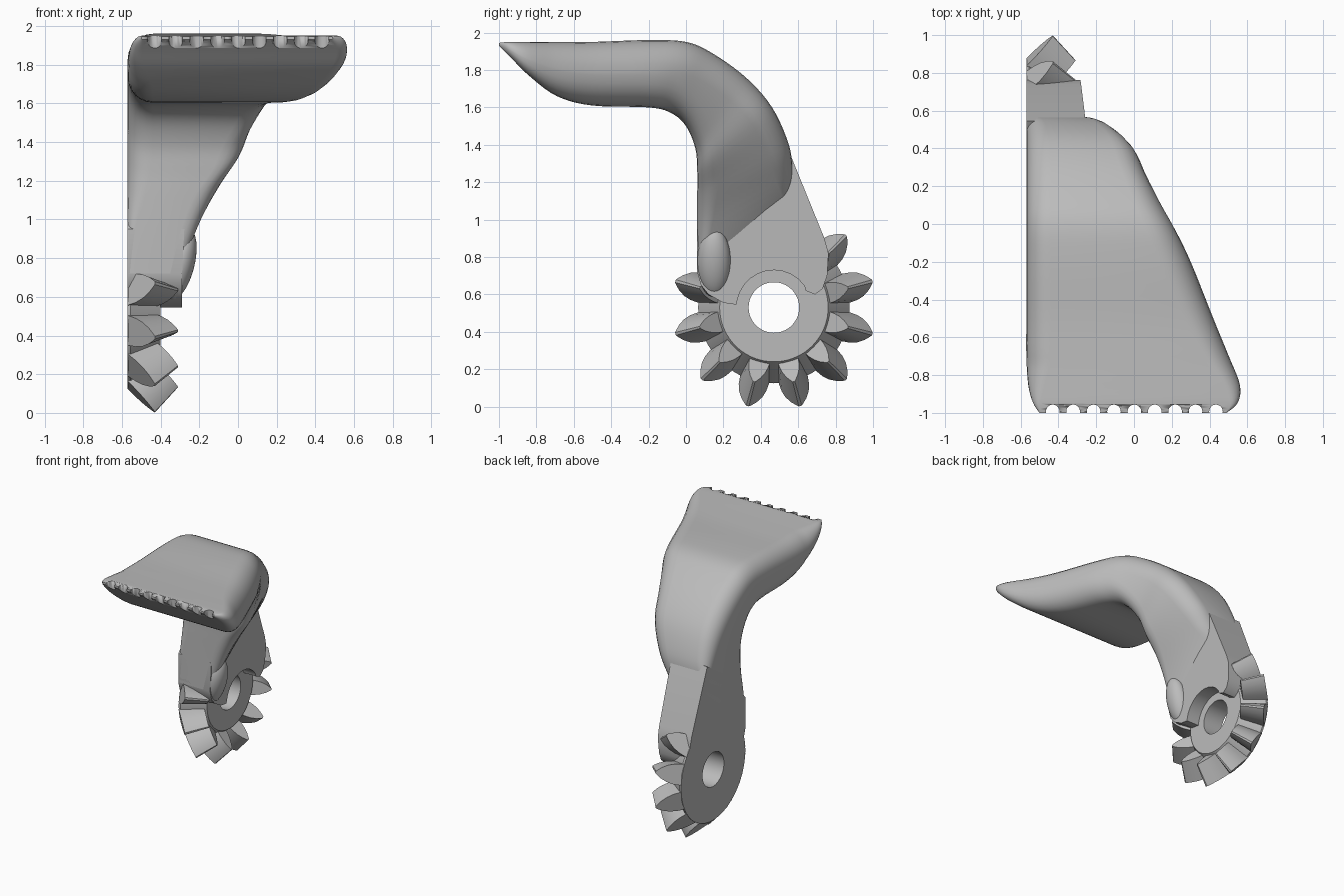
import bpy, bmesh, math
from mathutils import Vector, Matrix

cube = bpy.data.objects.get("Cube")
if cube:
    bpy.data.objects.remove(cube)

grey = bpy.data.materials.new("plain_grey")
grey.use_nodes = True
grey.diffuse_color = (0.5, 0.5, 0.5, 1)
grey.node_tree.nodes["Principled BSDF"].inputs["Base Color"].default_value = (0.5, 0.5, 0.5, 1)

AXIS = Vector((0, 0.47, 0.53))   # gear axle, running along x
BACK = -0.57                     # flat side of the whole part


def make(name, bm, angle=35):
    bmesh.ops.recalc_face_normals(bm, faces=bm.faces)
    mesh = bpy.data.meshes.new(name)
    bm.to_mesh(mesh)
    bm.free()
    mesh.materials.append(grey)
    ob = bpy.data.objects.new(name, mesh)
    bpy.context.collection.objects.link(ob)
    bpy.ops.object.select_all(action='DESELECT')
    ob.select_set(True)
    bpy.context.view_layer.objects.active = ob
    bpy.ops.object.shade_smooth_by_angle(angle=math.radians(angle))
    return ob


def loft(bm, rings, closed=False):
    rows = [[bm.verts.new(p) for p in ring] for ring in rings]
    n = len(rows[0])
    pairs = list(zip(rows, rows[1:]))
    if closed:
        pairs.append((rows[-1], rows[0]))
    for a, b in pairs:
        for i in range(n):
            j = (i + 1) % n
            bm.faces.new((a[i], a[j], b[j], b[i]))
    if not closed:
        bm.faces.new(rows[0])
        bm.faces.new(rows[-1])


def spline(rows, steps):
    """Catmull-Rom through rows of numbers."""
    out = []
    for i in range(len(rows) - 1):
        a, b = rows[max(i - 1, 0)], rows[i]
        c, d = rows[i + 1], rows[min(i + 2, len(rows) - 1)]
        for s in range(steps):
            t = s / steps
            out.append([q + 0.5 * t * (r - p + t * (2*p - 5*q + 4*r - s4 + t * (3*(q - r) + s4 - p)))
                        for p, q, r, s4 in zip(a, b, c, d)])
    return out + [list(rows[-1])]


def section(row):
    """Rounded rectangle spanning the outer and inner path points."""
    oy, oz, iy, iz, xl, xr, rl, rr = row
    outer, inner = Vector((0, oy, oz)), Vector((0, iy, iz))
    height = (outer - inner).length
    up = (outer - inner) / height
    ring = []
    for k, (x, sx, v, sv, r) in enumerate(((xr, -1, height, -1, rr), (xl, 1, height, -1, rl),
                                           (xl, 1, 0, 1, rl), (xr, -1, 0, 1, rr))):
        r = min(r, height * 0.48)
        for s in range(7):
            a = math.pi / 2 * (k + s / 6)
            ring.append(inner + up * (v + sv * r + r * math.sin(a))
                        + Vector((x + sx * r + r * math.cos(a), 0, 0)))
    return ring


# Curved arm with the flat blade: outer y z, inner y z, x range, side radii
PATH = [
    (-1, 1.945, -1, 1.93, -.5, .49, .01, .01),
    (-.95, 1.95, -.94, 1.87, -.535, .55, .1, .1),
    (-.86, 1.95, -.84, 1.77, -.56, .56, .13, .13),
    (-.7, 1.95, -.69, 1.66, BACK, .5, .13, .16),
    (-.5, 1.95, -.5, 1.61, BACK, .42, .13, .17),
    (-.2, 1.96, -.2, 1.6, BACK, .3, .13, .17),
    (0, 1.95, -.08, 1.57, BACK, .22, .13, .17),
    (.14, 1.89, 0, 1.5, BACK, .15, .13, .16),
    (.32, 1.76, .05, 1.38, BACK, .07, .13, .15),
    (.46, 1.6, .06, 1.26, BACK, .01, .12, .14),
    (.55, 1.4, .06, 1.13, BACK, -.09, .09, .13),
    (.57, 1.25, .06, .96, BACK, -.19, .04, .1),
    (.57, 1.14, .06, .72, BACK, -.29, .01, .06),
]
bm = bmesh.new()
loft(bm, [section(r) for r in spline(PATH, 5)])
arm = make("arm_and_blade", bm)

# Row of scallops cut into the blade edge
bm = bmesh.new()
for i in range(9):
    bmesh.ops.create_cone(bm, cap_ends=True, segments=20, radius1=0.036, radius2=0.036, depth=0.3,
                          matrix=Matrix.Translation((-0.43 + i * 0.108, -0.992, 1.9)))
cutter = make("scallop_cutter", bm)
cutter.hide_render = True
cutter.hide_viewport = True
cut = arm.modifiers.new("scallops", 'BOOLEAN')
cut.operation = 'DIFFERENCE'
cut.solver = 'EXACT'
cut.object = cutter

# Flat web joining the arm to the gear, arched over the axle
web = [(.06, .95), (.35, 1.25), (.545, 1.38), (.74, .9), (.762, .82), (.755, .7), (.73, .63), (.69, .6), (.64, .62)]
for s in range(11):
    a = math.radians(35 + 13.5 * s)
    web.append((AXIS.y + 0.2 * math.cos(a), AXIS.z + 0.2 * math.sin(a)))
web += [(.27, .545), (.2, .555), (.12, .6), (.08, .65), (.06, .72)]
bm = bmesh.new()
loft(bm, [[(BACK, y, z) for y, z in web],
          [(-0.29 + 0.05 * max(z - 0.7, 0), y, z) for y, z in web]])
make("gear_web", bm)

# Rounded swelling at the front foot of the arm
bm = bmesh.new()
bmesh.ops.create_uvsphere(bm, u_segments=32, v_segments=20, radius=1)
bmesh.ops.transform(bm, verts=bm.verts, matrix=Matrix.Translation((-.3, .15, .77))
                    @ Matrix.Rotation(math.radians(14), 4, 'Y') @ Matrix.Diagonal((.075, .09, .19, 1)))
make("foot_swelling", bm)


def polar(x, r, a):
    return Vector((x, AXIS.y + r * math.cos(a), AXIS.z + r * math.sin(a)))


# Conical gear body with the axle hole
bm = bmesh.new()
rim = [(BACK, .135), (BACK, .405), (-.555, .405), (-.4, .29), (-.4, .135)]
loft(bm, [[polar(x, r, 2 * math.pi * i / 72) for x, r in rim] for i in range(72)], closed=True)
make("gear_body", bm, 25)

# Bevel gear teeth, left out beneath the arm
SIDE = [(0, .08), (.3, .076), (.55, .064), (.78, .042), (.93, .02), (1, .008)]


def tooth_end(root, tip, scale, a):
    across = Vector((0, -math.sin(a), math.cos(a)))
    base, top = polar(*root, a), polar(*tip, a)
    half = [(base.lerp(top, t), across * w * scale) for t, w in SIDE]
    return [p + o for p, o in half] + [p - o for p, o in reversed(half)]


bm = bmesh.new()
for i in range(9):
    a = math.radians(45 - 30 * i)
    loft(bm, [tooth_end((BACK, .4), (-.43, .545), 1, a),
              tooth_end((-.43, .28), (-.31, .41), .7, a)])
make("gear_teeth", bm, 30)
